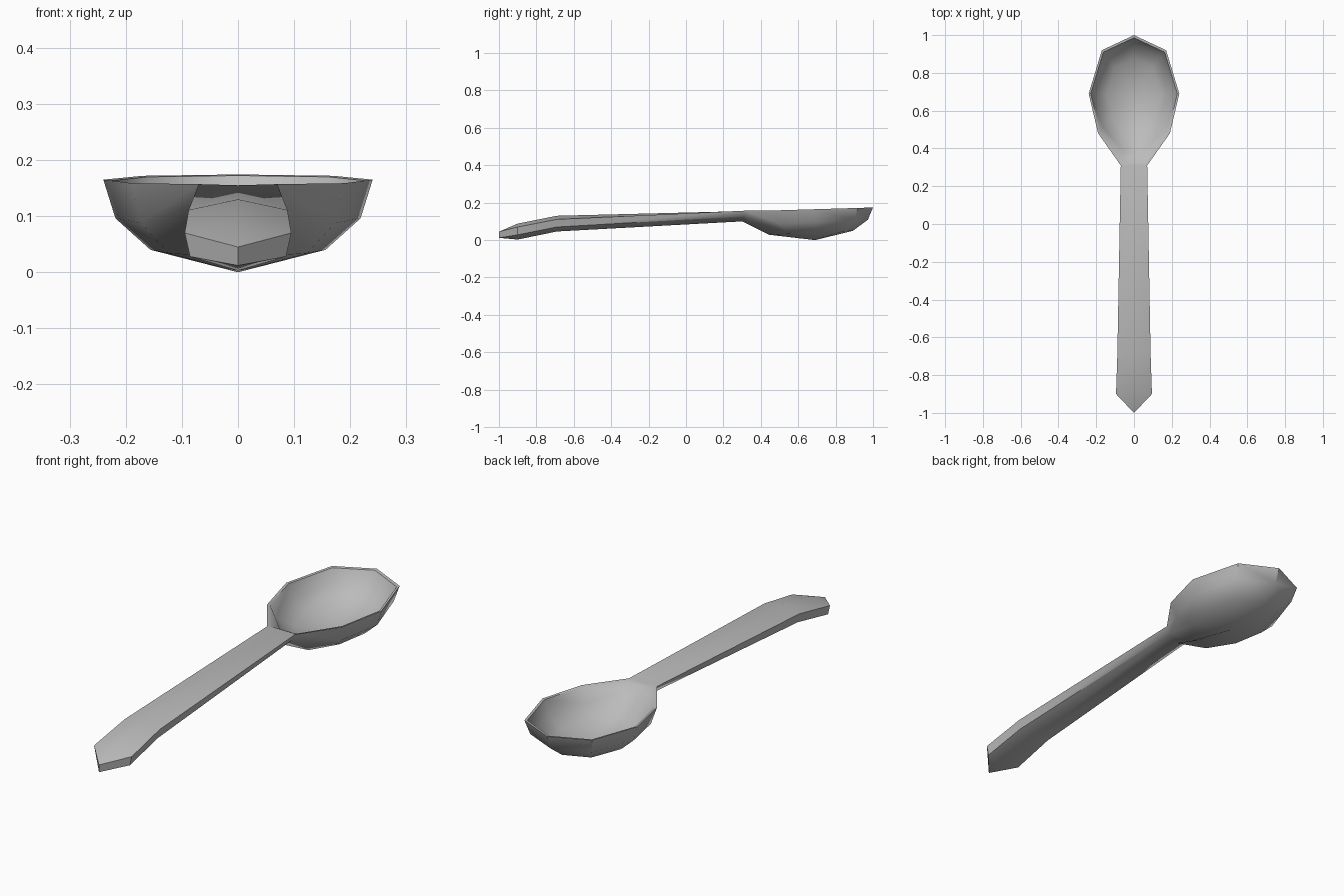
import bpy
import bmesh
import math

cube = bpy.data.objects.get("Cube")
if cube:
    bpy.data.objects.remove(cube)

metal = bpy.data.materials.new("grey metal")
metal.use_nodes = True
metal.diffuse_color = (0.5, 0.5, 0.5, 1)
metal.node_tree.nodes["Principled BSDF"].inputs["Base Color"].default_value = (0.5, 0.5, 0.5, 1)

bm = bmesh.new()
MID = 0.69  # deepest point of the bowl along its length
OUTLINE = [(0, 1), (0.17, 0.92), (0.24, MID), (0.19, 0.48), (0.07, 0.31)]


def loft(rows, skip=()):
    """Join rows of points with faces, dropping repeated corners."""
    grid = [[bm.verts.new(p) for p in row] for row in rows]
    for i in range(len(rows) - 1):
        for j in range(len(rows[0]) - 1):
            if (i, j) in skip:
                continue
            quad = [grid[i][j], grid[i][j + 1], grid[i + 1][j + 1], grid[i + 1][j]]
            face = []
            for v in quad:
                if all((v.co - u.co).length > 1e-5 for u in face):
                    face.append(v)
            if len(face) > 2:
                bm.faces.new(face)


def ring(scale, z, tilt, corner=None, centre=None):
    """Half outline of the bowl, shrunk towards its deepest point."""
    pts = [(x * scale, MID + (y - MID) * scale, z + (y - MID) * tilt) for x, y in OUTLINE]
    if corner:
        pts[-1] = corner
    return pts + [centre or (0, pts[-1][1], pts[-1][2])]


# Corners shared by the bowl and the handle
neck_edge, neck_low = (0.07, 0.31, 0.157), (0.055, 0.31, 0.127)
neck_ridge, neck_keel = (0, 0.31, 0.155), (0, 0.3, 0.1)

# Bowl: outside from the bottom up, over the rim, then down the inside
loft([
    [(0, MID, 0)] * 6,
    ring(0.65, 0.04, 0.03, centre=(0, 0.45, 0.05)),
    ring(0.91, 0.096, 0.04, neck_low, neck_keel),
    ring(1, 0.165, 0.03, neck_edge, neck_ridge),
    ring(0.955, 0.163, 0.03, (0.06, 0.33, 0.15)),
    ring(0.86, 0.103, 0.04, (0.055, 0.38, 0.122)),
    ring(0.6, 0.052, 0.02),
    [(0, MID, 0.014)] * 6,
], skip={(2, 4)})


# Handle: ridge, top edge, lower edge and keel at each station
def station(y, width, ridge, edge, low, keel):
    return [(0, y, ridge), (width, y, edge), (width * 0.9, y, low), (0, y, keel)]


loft([
    [neck_ridge, neck_edge, neck_low, neck_keel],
    station(-0.69, 0.088, 0.13, 0.111, 0.07, 0.046),
    station(-0.9, 0.095, 0.088, 0.07, 0.028, 0.003),
    station(-1, 0, 0.045, 0.045, 0.012, 0.012),
])

# Mirror the half and weld it along the centre line
half = bm.verts[:] + bm.edges[:] + bm.faces[:]
copy = bmesh.ops.duplicate(bm, geom=half)["geom"]
for v in [g for g in copy if isinstance(g, bmesh.types.BMVert)]:
    v.co.x *= -1
bmesh.ops.remove_doubles(bm, verts=bm.verts[:], dist=0.0005)
loose = [v for v in bm.verts if not v.link_faces]
bmesh.ops.delete(bm, geom=loose, context='VERTS')
bmesh.ops.recalc_face_normals(bm, faces=bm.faces[:])

mesh = bpy.data.meshes.new("spoon")
bm.to_mesh(mesh)
bm.free()
mesh.materials.append(metal)
spoon = bpy.data.objects.new("spoon", mesh)
bpy.context.collection.objects.link(spoon)
bpy.context.view_layer.objects.active = spoon
spoon.select_set(True)
bpy.ops.object.shade_smooth_by_angle(angle=math.radians(45))
